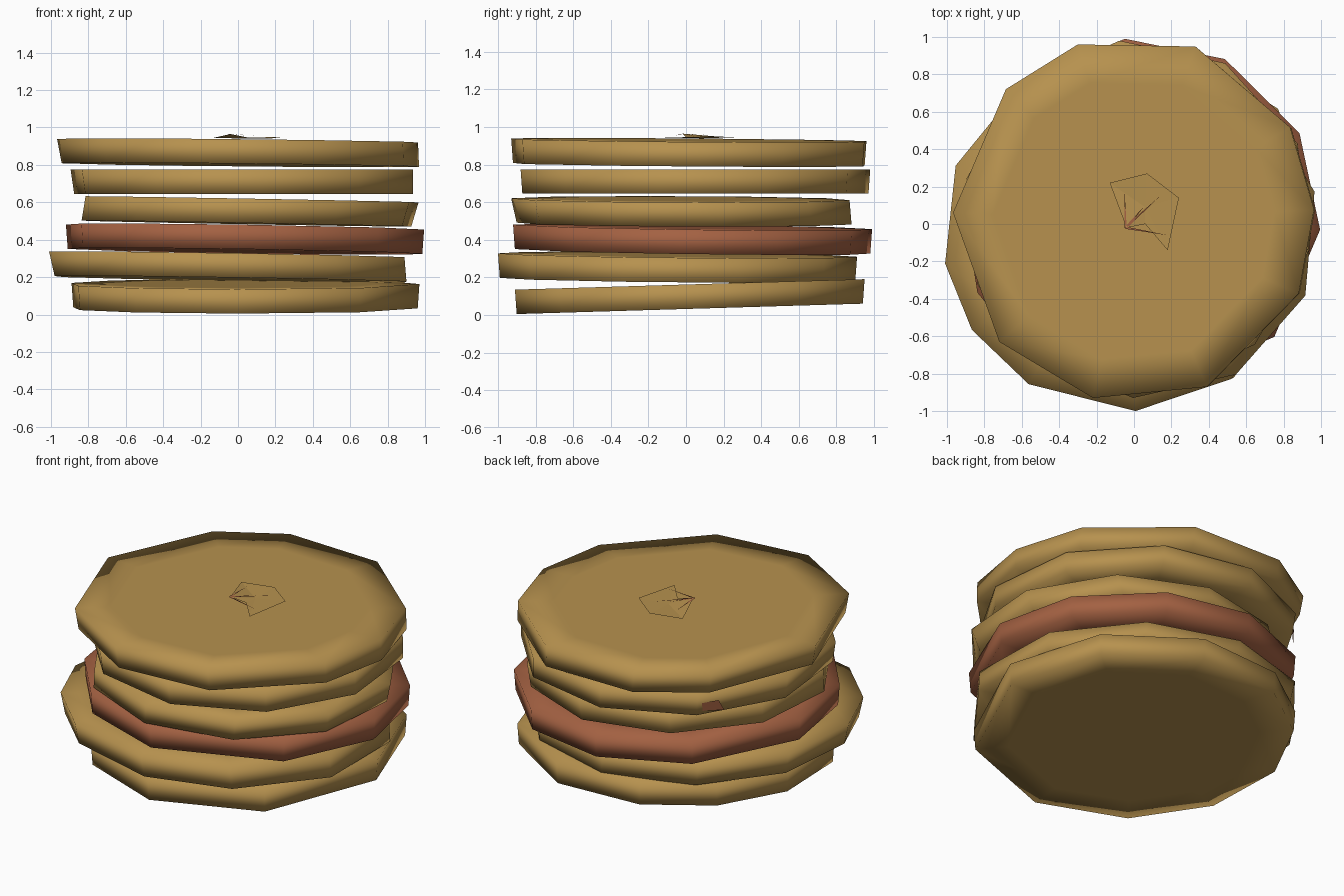
import bpy, bmesh, math
from mathutils import Vector

if "Cube" in bpy.data.objects:
    bpy.data.objects.remove(bpy.data.objects["Cube"])


def material(name, rgb):
    m = bpy.data.materials.new(name)
    m.use_nodes = True
    m.diffuse_color = (*rgb, 1)
    bsdf = m.node_tree.nodes["Principled BSDF"]
    bsdf.inputs["Base Color"].default_value = (*rgb, 1)
    bsdf.inputs["Roughness"].default_value = 0.8
    return m


TAN = material("golden_tan", (0.47, 0.285, 0.077))
RED = material("rusty_red", (0.37, 0.12, 0.055))


def finish(name, bm, mat, smooth=True):
    bmesh.ops.recalc_face_normals(bm, faces=bm.faces)
    mesh = bpy.data.meshes.new(name)
    bm.to_mesh(mesh)
    bm.free()
    mesh.materials.append(mat)
    for p in mesh.polygons:
        p.use_smooth = smooth
    ob = bpy.data.objects.new(name, mesh)
    bpy.context.collection.objects.link(ob)
    return ob


def disc(name, mat, angles, xr, yr, z, slope, shear=(0, 0), thick=0.13):
    """Uneven many-sided slab, fitted to its width and depth, then tilted."""
    flat = [Vector((math.cos(math.radians(a)), math.sin(math.radians(a)))) for a in angles]
    fitted = []
    for axis, (lo, hi) in enumerate((xr, yr)):
        vals = [p[axis] for p in flat]
        a, b = min(vals), max(vals)
        fitted.append([lo + (v - a) / (b - a) * (hi - lo) for v in vals])
    outline = [Vector(p) for p in zip(*fitted)]
    centre = Vector((sum(xr) / 2, sum(yr) / 2))
    bm = bmesh.new()

    def ring(size, level):
        out = []
        for p in outline:
            q = centre + (p - centre) * size + Vector(shear) * level
            h = z + slope[0] * q.x + slope[1] * q.y + level * thick
            out.append(bm.verts.new((q.x, q.y, h)))
        return out

    # inner bottom, bottom edge, top edge, inner top
    rings = [ring(0.78, -0.5), ring(0.99, -0.5), ring(1.0, 0.5), ring(0.78, 0.5)]
    n = len(outline)
    for lower, upper in zip(rings, rings[1:]):
        for i in range(n):
            j = (i + 1) % n
            bm.faces.new((lower[i], lower[j], upper[j], upper[i]))
    bm.faces.new(rings[0][::-1])
    bm.faces.new(rings[-1])
    return finish(name, bm, mat)


def even(start, count=10):
    return [start + i * 360 / count for i in range(count)]


# Stack of slabs, bottom to top
disc("bottom_slab", TAN, (0, 38, 76, 111, 139, 168, 200, 232, 268, 312),
     (-0.89, 0.97), (-0.91, 0.95), 0.097, (0, 0.03))
disc("second_slab", TAN, (20, 55, 90, 125, 158, 190, 213, 238, 273, 305, 342),
     (-1.0, 0.90), (-1.0, 0.91), 0.253, (-0.016, -0.01), (-0.02, 0))
disc("red_slab", RED, (28, 62, 95, 130, 173, 205, 234, 269, 318, 356),
     (-0.92, 0.995), (-0.92, 0.99), 0.404, (-0.015, -0.013))
disc("fourth_slab", TAN, even(13),
     (-0.83, 0.95), (-0.92, 0.88), 0.552, (-0.018, -0.004), (0.03, -0.02))
disc("fifth_slab", TAN, even(-12),
     (-0.89, 0.94), (-0.88, 0.98), 0.71, (0, 0), (-0.01, 0))
disc("top_slab", TAN, (3, 30, 70, 108, 135, 178, 222, 257, 294, 336),
     (-0.96, 0.97), (-0.93, 0.96), 0.865, (-0.01, -0.008), (-0.015, 0))

# Red fleck on the rim of the fifth slab
bm = bmesh.new()
for a, b in (((-0.70, 0.61, 0.66), (-0.58, 0.74, 0.67)),):
    corners = [Vector(a), Vector(b), Vector(b) + Vector((-0.03, -0.02, 0.05)),
               Vector(a) + Vector((0.02, 0.03, 0.07))]
    bm.faces.new([bm.verts.new(c) for c in corners])
finish("rim_fleck", bm, RED, False)

# Crumpled scrap on top
bm = bmesh.new()
edge = ((-0.13, 0.22), (0.07, 0.27), (0.24, 0.14), (0.18, -0.14), (0.06, 0.0), (-0.04, -0.02))
heights = (0.945, 0.946, 0.95, 0.942, 0.945, 0.965)
scrap = [bm.verts.new((x, y, h)) for (x, y), h in zip(edge, heights)]
middle = bm.verts.new((0.06, 0.09, 0.94))
for i, v in enumerate(scrap):
    bm.faces.new((v, scrap[(i + 1) % len(scrap)], middle))
finish("top_scrap", bm, TAN, False)

# Thin red slivers fanning out from one corner of the scrap
bm = bmesh.new()
root = Vector((-0.045, -0.02, 0.964))
for tip in ((-0.05, 0.17, 0.958), (0.14, 0.15, 0.956), (0.18, -0.06, 0.953), (0.06, 0.1, 0.956)):
    tip = Vector(tip)
    side = (tip - root).cross(Vector((0, 0, 1))).normalized() * 0.006
    bm.faces.new([bm.verts.new(p) for p in (root - side, root + side, tip)])
finish("red_slivers", bm, RED, False)
